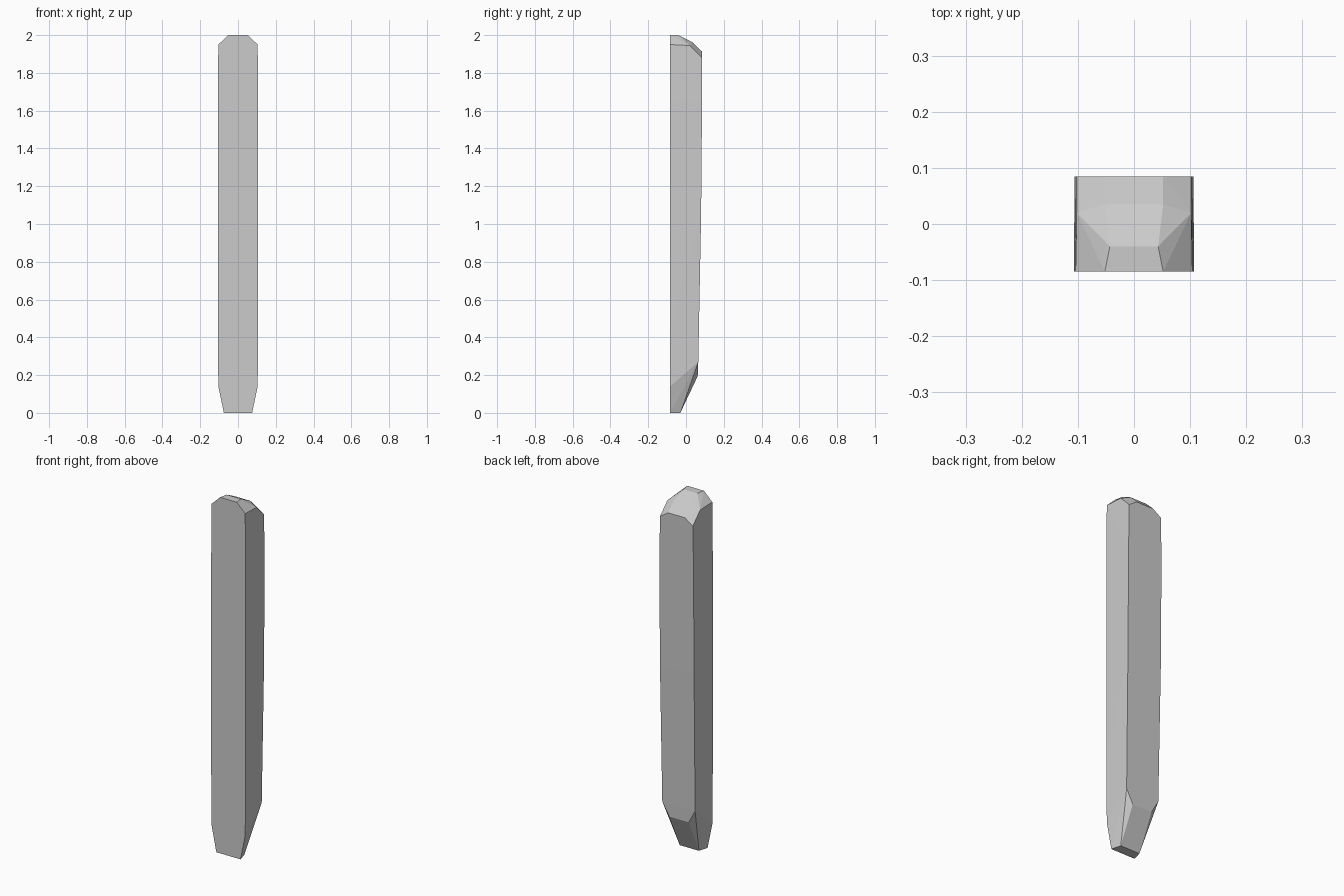
import bpy, bmesh

if "Cube" in bpy.data.objects:
    bpy.data.objects.remove(bpy.data.objects["Cube"])

# Key corners of the right half; the left half is mirrored
half = [
    # bottom tip
    (0.075, -0.085, 0.0), (0.06, -0.03, 0.0),
    # end of the lower taper
    (0.104, -0.085, 0.14), (0.06, 0.062, 0.195), (0.102, 0.065, 0.27),
    # slightly swollen shaft
    (0.107, -0.085, 0.45), (0.107, -0.085, 1.65),
    (0.106, 0.08, 1.05), (0.106, 0.085, 1.65),
    # rounded crown
    (0.104, -0.085, 1.95), (0.102, 0.02, 1.945), (0.102, 0.085, 1.88),
    (0.052, 0.085, 1.913), (0.052, 0.035, 1.962),
    (0.043, -0.04, 2.0), (0.052, -0.085, 2.0),
]

# Plank: one faceted convex solid
bm = bmesh.new()
for x, y, z in half:
    for side in (-1, 1):
        bm.verts.new((side * x, y, z))
res = bmesh.ops.convex_hull(bm, input=bm.verts[:])
loose = [v for v in bm.verts if not v.link_faces]
bmesh.ops.delete(bm, geom=loose, context='VERTS')
bmesh.ops.dissolve_limit(bm, angle_limit=0.01, verts=bm.verts[:], edges=bm.edges[:])
bmesh.ops.recalc_face_normals(bm, faces=bm.faces[:])

mesh = bpy.data.meshes.new("wooden_plank")
bm.to_mesh(mesh)
bm.free()
bpy.context.collection.objects.link(bpy.data.objects.new("wooden_plank", mesh))
